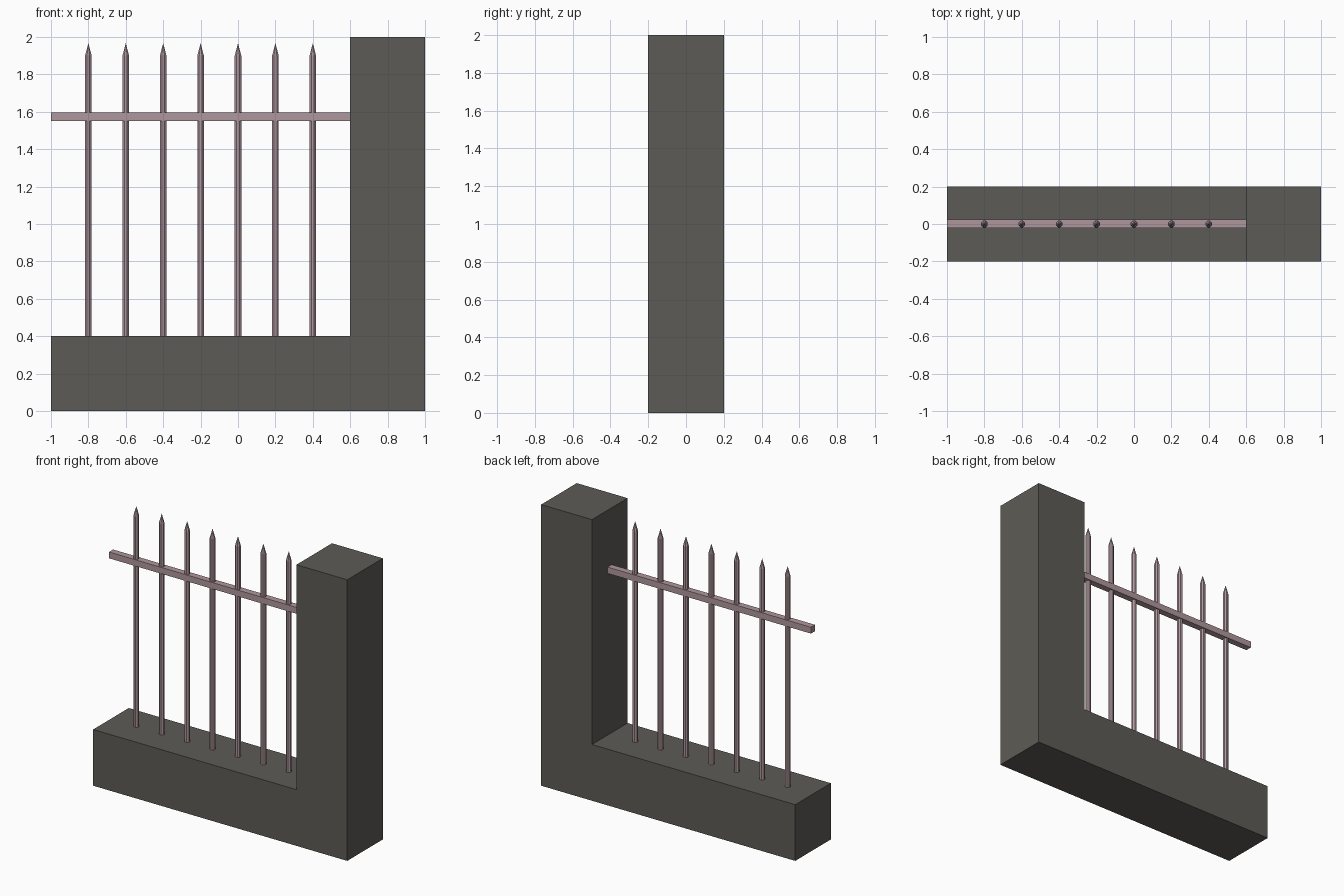
import bpy, bmesh, math

if "Cube" in bpy.data.objects:
    bpy.data.objects.remove(bpy.data.objects["Cube"])


def material(name, rgb):
    m = bpy.data.materials.new(name)
    m.diffuse_color = (*rgb, 1)
    m.use_nodes = True
    m.node_tree.nodes["Principled BSDF"].inputs["Base Color"].default_value = m.diffuse_color
    return m


def add_object(name, bm, mat):
    bmesh.ops.recalc_face_normals(bm, faces=bm.faces[:])
    mesh = bpy.data.meshes.new(name)
    bm.to_mesh(mesh)
    bm.free()
    mesh.materials.append(mat)
    obj = bpy.data.objects.new(name, mesh)
    bpy.context.collection.objects.link(obj)
    return obj


def extrude_profile(name, points, y0, y1, mat):
    """Extrude an (x, z) outline from y0 to y1."""
    bm = bmesh.new()
    face = bm.faces.new([bm.verts.new((x, y0, z)) for x, z in points])
    ext = bmesh.ops.extrude_face_region(bm, geom=[face])
    verts = [v for v in ext["geom"] if isinstance(v, bmesh.types.BMVert)]
    bmesh.ops.translate(bm, verts=verts, vec=(0, y1 - y0, 0))
    if face.is_valid and len(bm.faces) < len(points) + 2:
        bm.faces.new([v for v in face.verts])
    return add_object(name, bm, mat)


def picket_mesh(radius, bottom, shoulder, tip, sides=8):
    """Faceted bar whose top ring is drawn up into a point."""
    bm = bmesh.new()
    rings = []
    for z in (bottom, shoulder):
        rings.append([bm.verts.new((radius * math.cos(a), radius * math.sin(a), z))
                      for a in ((i + 0.5) * math.tau / sides for i in range(sides))])
    apex = bm.verts.new((0, 0, tip))
    bm.faces.new(rings[0][::-1])
    for i in range(sides):
        j = (i + 1) % sides
        bm.faces.new((rings[0][i], rings[0][j], rings[1][j], rings[1][i]))
        bm.faces.new((rings[1][i], rings[1][j], apex))
    return bm


stone = material("dark_stone", (0.11, 0.105, 0.092))
iron = material("pale_iron", (0.43, 0.31, 0.34))

# Low wall and end pillar as one L-shaped block
extrude_profile("wall_and_pillar",
                [(-1, 0), (1, 0), (1, 2), (0.6, 2), (0.6, 0.4), (-1, 0.4)],
                -0.2, 0.2, stone)

# Horizontal rail
extrude_profile("rail", [(-1, 1.55), (0.6, 1.55), (0.6, 1.595), (-1, 1.595)],
                -0.022, 0.024, iron)

# Seven pointed bars sharing one mesh
first = add_object("bar_1", picket_mesh(0.019, 0.4, 1.9, 1.967), iron)
first.location.x = -0.8
for i in range(1, 7):
    bar = bpy.data.objects.new(f"bar_{i + 1}", first.data)
    bar.location.x = -0.8 + 0.2 * i
    bpy.context.collection.objects.link(bar)
